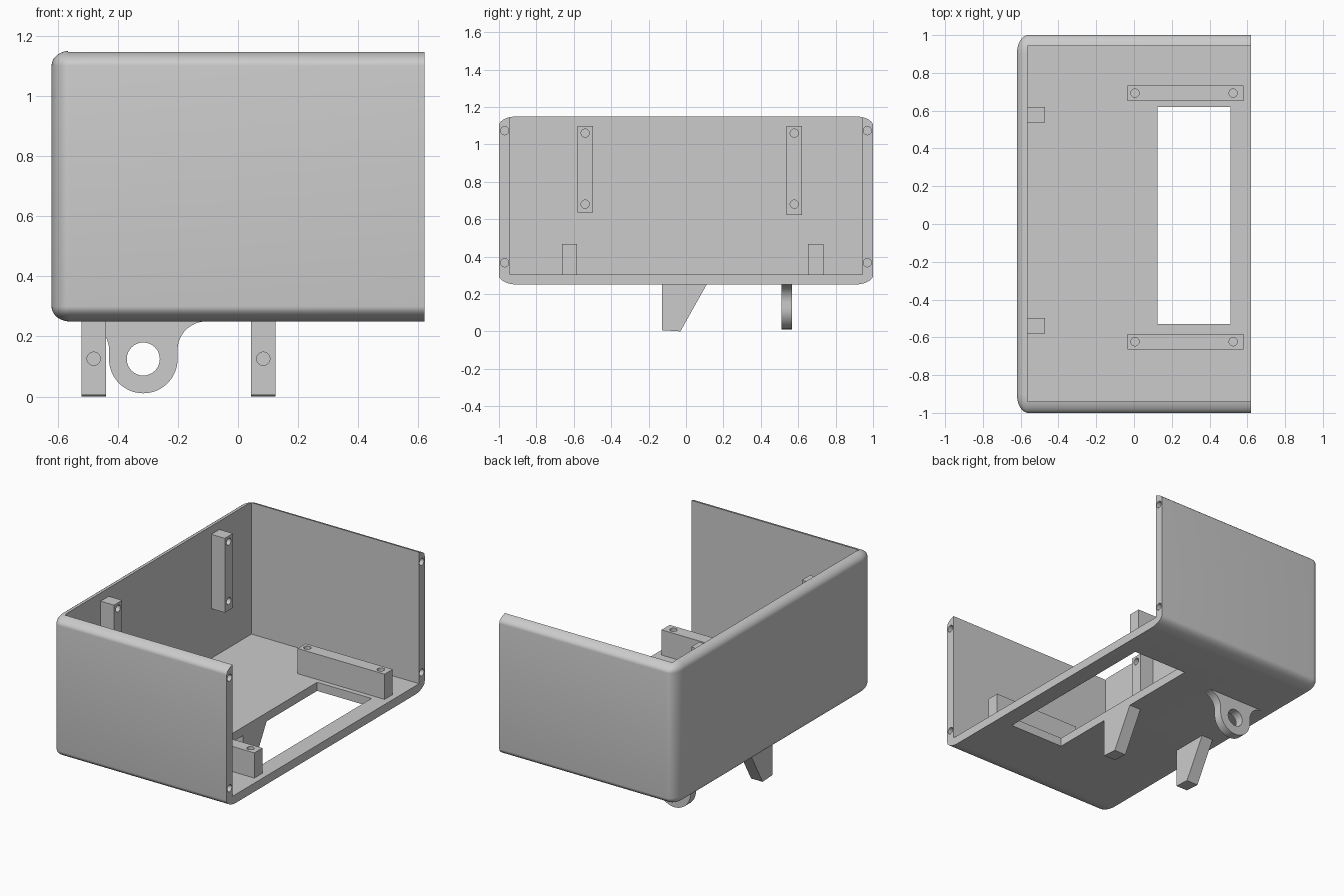
import bpy
import bmesh
from math import pi, cos, sin
from mathutils import Matrix, Vector

cube = bpy.data.objects.get("Cube")
if cube:
    bpy.data.objects.remove(cube, do_unlink=True)

grey = bpy.data.materials.new("plain grey")
grey.use_nodes = True
COLOUR = (0.6, 0.6, 0.6, 1)
grey.diffuse_color = COLOUR
grey.node_tree.nodes["Principled BSDF"].inputs["Base Color"].default_value = COLOUR


def make_object(name, bm):
    bmesh.ops.recalc_face_normals(bm, faces=bm.faces)
    mesh = bpy.data.meshes.new(name)
    bm.to_mesh(mesh)
    bm.free()
    mesh.materials.append(grey)
    obj = bpy.data.objects.new(name, mesh)
    bpy.context.collection.objects.link(obj)
    return obj


def add_box(bm, low, high):
    low, high = Vector(low), Vector(high)
    matrix = Matrix.Translation((low + high) / 2) @ Matrix.Diagonal((high - low).to_4d())
    bmesh.ops.create_cube(bm, size=1, matrix=matrix)


def add_cylinder(bm, centre, axis, radius, length):
    turn = Vector(axis).to_track_quat('Z', 'Y').to_matrix().to_4x4()
    bmesh.ops.create_cone(bm, cap_ends=True, segments=32, radius1=radius, radius2=radius,
                          depth=length, matrix=Matrix.Translation(centre) @ turn)


def add_prism(bm, points, offset):
    face = bm.faces.new([bm.verts.new(p) for p in points])
    out = bmesh.ops.extrude_face_region(bm, geom=[face])
    verts = [v for v in out["geom"] if isinstance(v, bmesh.types.BMVert)]
    bmesh.ops.translate(bm, verts=verts, vec=offset)


def select_only(obj):
    bpy.ops.object.select_all(action='DESELECT')
    obj.select_set(True)
    bpy.context.view_layer.objects.active = obj


def cut(obj, bm):
    cutter = make_object("cutter", bm)
    cutter.hide_render = True
    mod = obj.modifiers.new("cut", 'BOOLEAN')
    mod.operation = 'DIFFERENCE'
    mod.solver = 'EXACT'
    mod.object = cutter
    select_only(obj)
    bpy.ops.object.modifier_apply(modifier=mod.name)
    bpy.data.objects.remove(cutter, do_unlink=True)


def drill(obj, holes, axis, radius, length):
    bm = bmesh.new()
    for centre in holes:
        add_cylinder(bm, centre, axis, radius, length)
    cut(obj, bm)


def smooth(obj):
    select_only(obj)
    bpy.ops.object.shade_smooth_by_angle(angle=pi / 6)


HOLE = 0.022
DEEP = 0.2  # half of this length enters the part

# Shell: block with elliptical rounded edges, opened at the top and at +x
radii = Vector((0.06, 0.1, 0.05))
low, high = Vector((-0.62, -1, 0.25)), Vector((0.8, 1, 1.15))
bm = bmesh.new()
add_box(bm, [a / r for a, r in zip(low, radii)], [a / r for a, r in zip(high, radii)])
bmesh.ops.bevel(bm, geom=bm.edges[:], offset=1, segments=10, profile=0.5, affect='EDGES')
bmesh.ops.scale(bm, vec=radii, verts=bm.verts)
shell = make_object("shell", bm)

bm = bmesh.new()
add_box(bm, (0.62, -1.2, 0), (1, 1.2, 1.4))
cut(shell, bm)
bm = bmesh.new()
add_box(bm, (-0.565, -0.94, 0.305), (1, 0.943, 1.4))
cut(shell, bm)

# Floor window
bm = bmesh.new()
add_box(bm, (0.125, -0.53, 0.1), (0.51, 0.62, 0.5))
cut(shell, bm)

# Screw holes in the open wall ends
drill(shell, [(0.62, y, z) for y in (-0.97, 0.97) for z in (0.367, 1.073)],
      (1, 0, 0), HOLE, DEEP)
smooth(shell)

# Floor rails, each with two screw holes
for name, y in (("front_rail", -0.623), ("back_rail", 0.693)):
    bm = bmesh.new()
    add_box(bm, (-0.035, y - 0.041, 0.3), (0.58, y + 0.041, 0.466))
    rail = make_object(name, bm)
    drill(rail, [(x, y, 0.466) for x in (0.005, 0.525)], (0, 0, 1), HOLE, DEEP)
    smooth(rail)

# Wall posts, each with two screw holes
for name, y, bottom in (("front_post", -0.539, 0.636), ("back_post", 0.579, 0.622)):
    bm = bmesh.new()
    add_box(bm, (-0.57, y - 0.041, bottom), (-0.47, y + 0.041, 1.097))
    post = make_object(name, bm)
    drill(post, [(-0.47, y, z) for z in (0.68, 1.06)], (1, 0, 0), HOLE, DEEP / 2)
    smooth(post)

# Wedge legs under the floor
for name, x in (("right_leg", -0.48), ("left_leg", 0.084)):
    bm = bmesh.new()
    profile = [(-0.128, 0.26), (-0.128, 0.006), (-0.03, 0), (0.116, 0.26)]
    add_prism(bm, [(x - 0.041, y, z) for y, z in profile], (0.082, 0, 0))
    leg = make_object(name, bm)
    drill(leg, [(x, -0.128, 0.126)], (0, 1, 0), HOLE, DEEP)
    smooth(leg)

# Round lug with flared root and a through hole
cx, cz, r, flare = -0.315, 0.125, 0.114, 0.095
half = [(r * sin(pi / 2 * i / 16), cz - r * cos(pi / 2 * i / 16)) for i in range(17)]
half += [(r + flare - flare * cos(pi / 2 * i / 12), 0.25 - flare + flare * sin(pi / 2 * i / 12))
         for i in range(13)]
half.append((r + flare, 0.26))
outline = half + [(-x, z) for x, z in reversed(half[1:])]
bm = bmesh.new()
add_prism(bm, [(cx + x, 0.511, z) for x, z in outline], (0, 0.056, 0))
lug = make_object("lug", bm)
drill(lug, [(cx, 0.54, cz)], (0, 1, 0), 0.055, DEEP)
smooth(lug)
